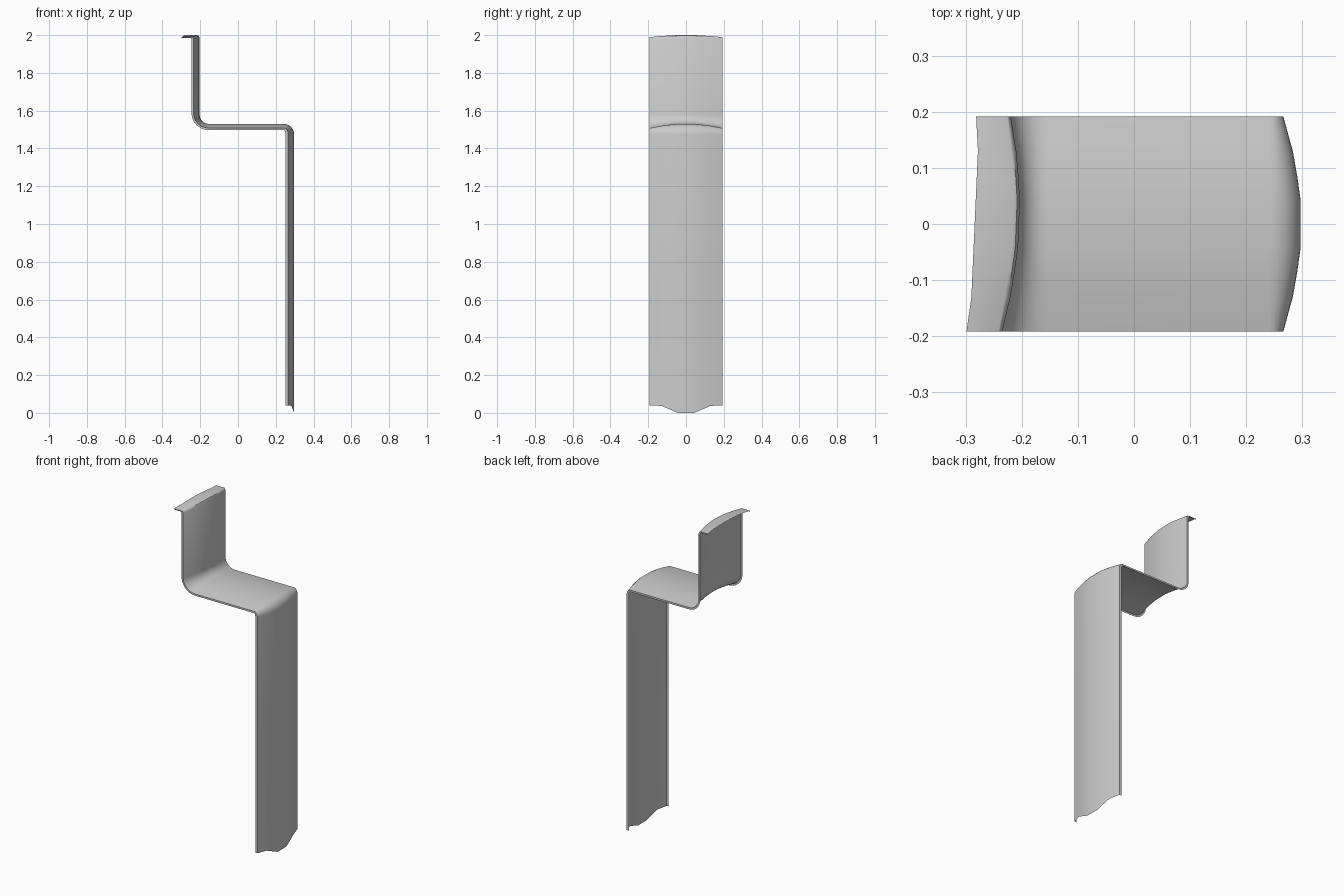
import bpy, bmesh
from math import sin, cos, pi

if "Cube" in bpy.data.objects:
    bpy.data.objects.remove(bpy.data.objects["Cube"])

# Arched cross-section with small turned-in side lips: (y, inward depth, hem height)
section = [(-.192, .046, .04), (-.192, .031, .04), (-.13, .014, .037), (-.085, .006, .018),
           (-.042, 0, 0), (.042, 0, 0), (.085, .006, .018), (.13, .014, .037),
           (.192, .031, .04), (.192, .046, .04)]

# Path stations: (x, z, outward x, outward z, skew)
STEPS = 6
path = [(.297, 0, 1, 0, 0), (.297, .7, 1, 0, 0)]
for i in range(STEPS + 1):                       # bend from leg into shelf
    a = i / STEPS * pi / 2
    path.append((.242 + .055 * cos(a), 1.475 + .055 * sin(a), cos(a), .72 * sin(a), 0))
for i in range(STEPS + 1):                       # bend from shelf into upper wall
    a = i / STEPS * pi / 2
    path.append((-.155 - .05 * sin(a), 1.58 - .05 * cos(a),
                 .72 * sin(a), .72 * cos(a), .04 * i / STEPS))
path += [(-.205, 1.985, .72, .2, .04), (-.210, 1.997, .7, .33, .04),
         (-.217, 2.0, .55, .35, .04), (-.284, 2.0, 0, .35, .045)]

# Draped strip as one thin sheet
bm = bmesh.new()
rows = []
for i, (x, z, ux, uz, skew) in enumerate(path):
    row = []
    for y, d, hem in section:
        px = x - ux * d + skew * y
        pz = z - uz * d + (hem if i == 0 else 0)
        if i == len(path) - 1 and abs(y) > .15:
            px -= .006
        row.append(bm.verts.new((px, y, pz)))
    rows.append(row)
for lo, hi in zip(rows, rows[1:]):
    for j in range(len(section) - 1):
        bm.faces.new((lo[j], lo[j + 1], hi[j + 1], hi[j]))

mesh = bpy.data.meshes.new("draped_strip")
bm.to_mesh(mesh)
bm.free()
strip = bpy.data.objects.new("draped_strip", mesh)
bpy.context.collection.objects.link(strip)
bpy.context.view_layer.objects.active = strip
strip.select_set(True)
bpy.ops.object.shade_smooth_by_angle(angle=pi / 5)
